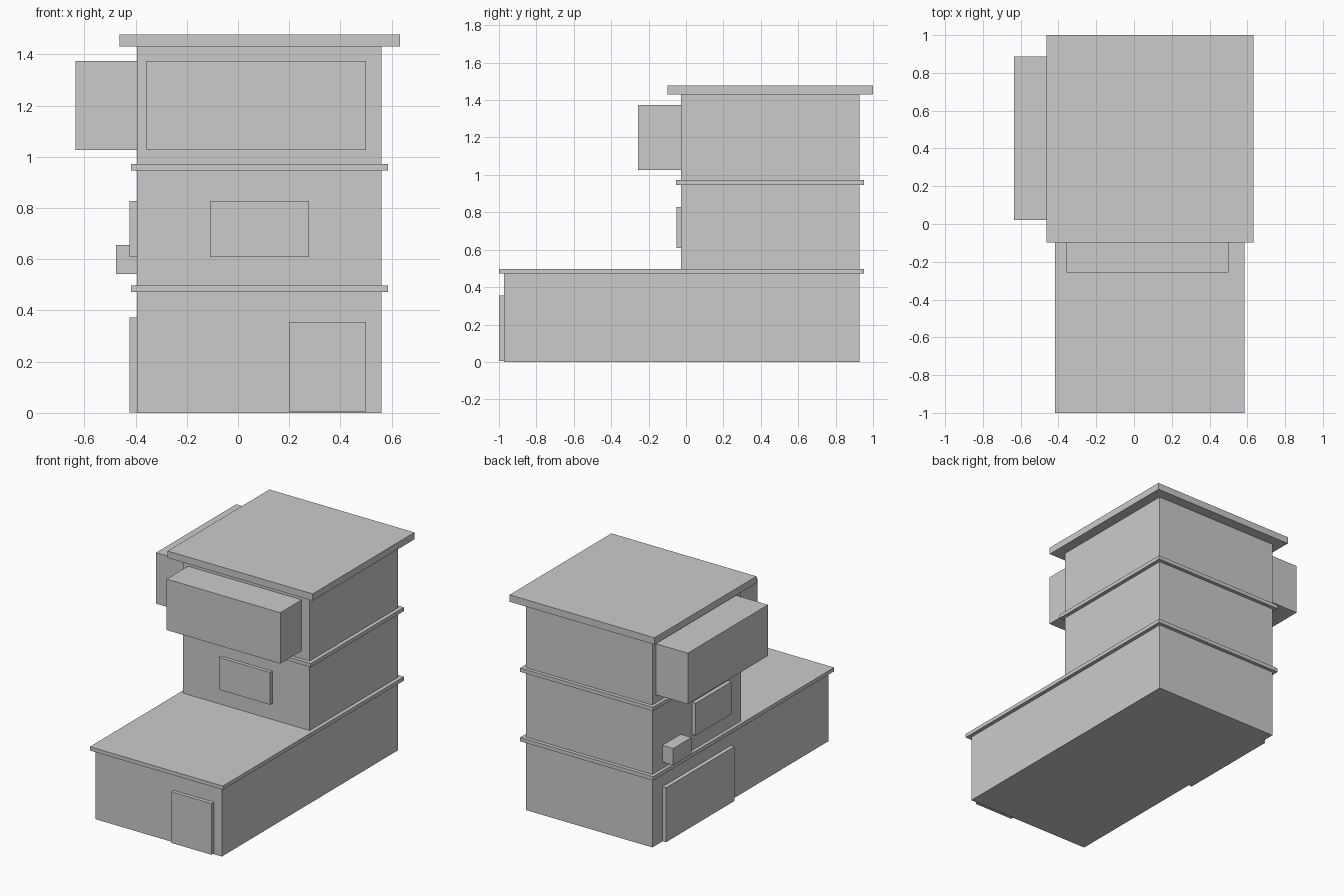
import bpy

if "Cube" in bpy.data.objects:
    bpy.data.objects.remove(bpy.data.objects["Cube"])

def box(name, x, y, z):
    """Add a box spanning the (min, max) ranges given on each axis."""
    spans = (x, y, z)
    bpy.ops.mesh.primitive_cube_add(size=1, location=[(a + b) / 2 for a, b in spans])
    ob = bpy.context.object
    ob.name = name
    ob.scale = [b - a for a, b in spans]
    bpy.ops.object.transform_apply(location=False, rotation=False, scale=True)
    return ob

LEFT, RIGHT = -0.395, 0.56         # side walls
FRONT, BACK = -0.027, 0.927        # upper tower walls
LOW_FRONT = -0.974                 # ground floor front wall
WALL_X, LEDGE_X = (LEFT, RIGHT), (-0.418, 0.586)
PANEL = 0.028                      # thickness of doors and windows

# Storeys
box("ground_floor", WALL_X, (LOW_FRONT, BACK), (0, 0.472))
box("middle_floor", WALL_X, (FRONT, BACK), (0.498, 0.946))
box("top_floor", WALL_X, (FRONT, BACK), (0.972, 1.43))

# Floor slabs and overhanging roof
box("terrace_slab", LEDGE_X, (-1.0, 0.952), (0.472, 0.498))
box("upper_slab", LEDGE_X, (-0.053, 0.952), (0.946, 0.972))
box("roof", (-0.463, 0.632), (-0.098, 1.0), (1.43, 1.477))

# Projecting bays on the top floor
BAY_Z = (1.026, 1.374)
box("front_bay", (-0.358, 0.50), (-0.257, FRONT), BAY_Z)
box("side_bay", (-0.634, LEFT), (0.022, 0.886), BAY_Z)

# Middle floor windows and planter box
WINDOW_Z = (0.608, 0.828)
box("front_window", (-0.109, 0.278), (FRONT - 0.024, FRONT), WINDOW_Z)
box("side_window", (LEFT - PANEL, LEFT), (0.112, 0.50), WINDOW_Z)
box("wall_unit", (-0.477, LEFT), (0.622, 0.819), (0.542, 0.656))

# Ground floor doors
box("front_door", (0.20, 0.50), (-1.0, LOW_FRONT), (0.006, 0.355))
box("garage_door", (LEFT - PANEL, LEFT), (0.079, 0.819), (0.002, 0.373))
